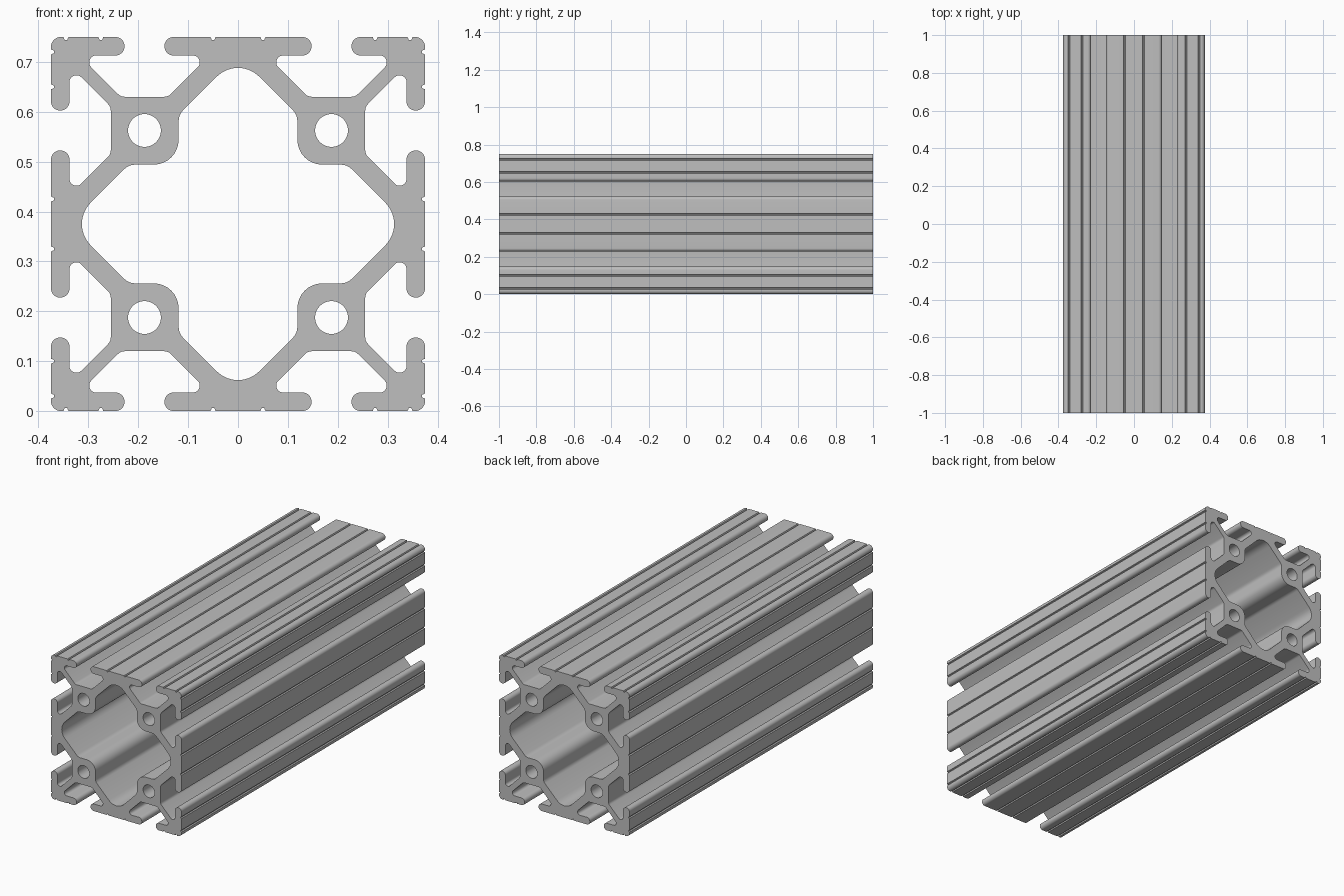
import bpy, bmesh, math
from mathutils import Vector, Matrix

if "Cube" in bpy.data.objects:
    bpy.data.objects.remove(bpy.data.objects["Cube"], do_unlink=True)

HALF = 0.375       # half width of the section
LIP = 0.338        # underside of the slot lips
FLOOR = 0.255      # floor of the slots
SLOT = 0.1875      # slot and bore centre
LENGTH = 2.0


def fillet(corners):
    """Round every (x, y, radius) corner of a closed polygon."""
    out = []
    for i, (x, y, r) in enumerate(corners):
        p = Vector((x, y))
        a = (Vector(corners[i - 1][:2]) - p).normalized()
        b = (Vector(corners[(i + 1) % len(corners)][:2]) - p).normalized()
        if r == 0:
            out.append(p)
            continue
        half = a.angle(b) / 2
        centre = p + (a + b).normalized() * r / math.sin(half)
        start = p + a * r / math.tan(half) - centre
        end = p + b * r / math.tan(half) - centre
        turn = start.angle_signed(end)
        steps = max(3, round(abs(turn) / math.radians(11)))
        for k in range(steps + 1):
            out.append(centre + Matrix.Rotation(-turn * k / steps, 2) @ start)
    return out


def four_times(quarter):
    """Repeat a quarter outline around the centre, clockwise."""
    out = []
    for _ in range(4):
        out += quarter
        quarter = [(y, -x, r) for x, y, r in quarter]
    return out


def groove(x):
    w, d = 0.005, 0.006
    return [(x - w, HALF, 0), (x - w / 2, HALF - d, 0),
            (x + w / 2, HALF - d, 0), (x + w, HALF, 0)]


# Outer outline: one eighth, mirrored over the diagonal, then turned
gap, foot = 0.04, 0.0475
reach = foot + LIP - FLOOR
eighth = groove(0.05) + [
    (SLOT - gap, HALF, 0.018), (SLOT - gap, LIP, 0.018),
    (SLOT - reach, LIP, 0.014), (SLOT - foot, FLOOR, 0.02),
    (SLOT + foot, FLOOR, 0.02), (SLOT + reach, LIP, 0.014),
    (SLOT + gap, LIP, 0.018), (SLOT + gap, HALF, 0.018),
] + groove(0.275) + groove(0.345)
mirrored = [(y, x, r) for x, y, r in reversed(eighth)]
outline = fillet(four_times(eighth + [(HALF, HALF, 0.02)] + mirrored))

# Central cavity with a step around each bore
peak, boss = 0.338, 0.119
cavity = fillet(four_times([
    (0, peak, 0.06), (boss, peak - boss, 0.03),
    (boss, boss, 0.05), (peak - boss, boss, 0.03)]))

# Four round bores
loops = [outline, cavity]
for sx in (-1, 1):
    for sy in (-1, 1):
        loops.append([Vector((sx * SLOT + 0.033 * math.cos(t * math.tau / 32),
                              sy * SLOT + 0.033 * math.sin(t * math.tau / 32)))
                      for t in range(32)])

# Filled profile curve, extruded along the beam
curve = bpy.data.curves.new("beam_profile", "CURVE")
curve.dimensions = "2D"
curve.fill_mode = "BOTH"
curve.extrude = LENGTH / 2
for loop in loops:
    spline = curve.splines.new("POLY")
    spline.points.add(len(loop) - 1)
    for point, p in zip(spline.points, loop):
        point.co = (p.x, p.y, 0, 1)
    spline.use_cyclic_u = True

beam = bpy.data.objects.new("slotted_beam", curve)
bpy.context.collection.objects.link(beam)
bpy.ops.object.select_all(action="DESELECT")
beam.select_set(True)
bpy.context.view_layer.objects.active = beam
bpy.ops.object.convert(target="MESH")
beam = bpy.context.view_layer.objects.active

# Lay the beam along y, standing on the ground
mesh = beam.data
mesh.transform(Matrix.Translation((0, 0, HALF)) @ Matrix.Rotation(math.pi / 2, 4, "X"))
bm = bmesh.new()
bm.from_mesh(mesh)
bmesh.ops.remove_doubles(bm, verts=bm.verts, dist=0.00005)
bmesh.ops.recalc_face_normals(bm, faces=bm.faces)
bm.to_mesh(mesh)
bm.free()

# Aluminium colour
metal = bpy.data.materials.new("aluminium_grey")
metal.use_nodes = True
colour = (0.52, 0.52, 0.52, 1)
metal.diffuse_color = colour
metal.node_tree.nodes["Principled BSDF"].inputs["Base Color"].default_value = colour
mesh.materials.clear()
mesh.materials.append(metal)
bpy.ops.object.shade_smooth_by_angle(angle=math.radians(30))
